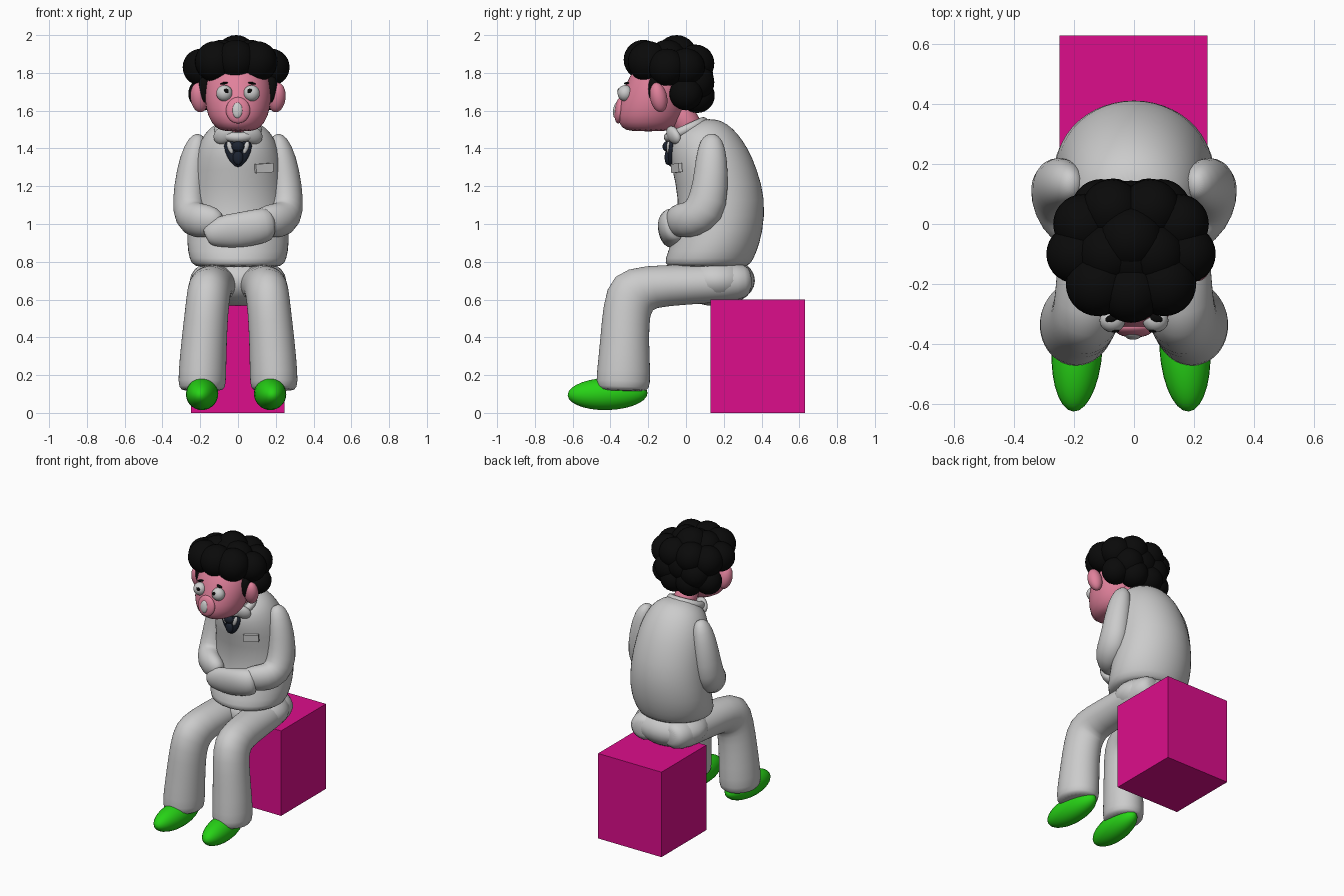
import bpy, math
from mathutils import Vector, Matrix


def material(name, rgb):
    m = bpy.data.materials.new(name)
    m.diffuse_color = (*rgb, 1)
    return m


PINK = material("skin_pink", (0.75, 0.22, 0.33))
BLACK = material("hair_black", (0.003, 0.003, 0.003))
GREEN = material("shoe_green", (0.02, 0.65, 0.008))
MAGENTA = material("seat_magenta", (0.72, 0.004, 0.26))
NAVY = material("tie_navy", (0.012, 0.017, 0.03))


def finish(ob, name, mat=None):
    ob.name = name
    if mat:
        ob.data.materials.append(mat)
    return ob


def ball(name, loc, rad, mat=None, rot=(0, 0, 0), seg=28):
    bpy.ops.mesh.primitive_uv_sphere_add(segments=seg, ring_count=seg // 2, location=loc, rotation=rot)
    ob = bpy.context.object
    ob.scale = rad
    bpy.ops.object.shade_smooth()
    return finish(ob, name, mat)


def box(name, loc, size, mat=None, rot=(0, 0, 0)):
    bpy.ops.mesh.primitive_cube_add(size=1, location=loc, rotation=rot)
    ob = bpy.context.object
    ob.scale = size
    return finish(ob, name, mat)


def skin_rings(name, rings, mat=None):
    """Join equal rings of points into a capped smooth skin."""
    n = len(rings[0])
    verts = [p for r in rings for p in r]
    faces = [(k * n + i, k * n + (i + 1) % n, (k + 1) * n + (i + 1) % n, (k + 1) * n + i)
             for k in range(len(rings) - 1) for i in range(n)]
    faces += [tuple(reversed(range(n))), tuple(range(len(verts) - n, len(verts)))]
    me = bpy.data.meshes.new(name)
    me.from_pydata(verts, [], faces)
    ob = bpy.data.objects.new(name, me)
    bpy.context.collection.objects.link(ob)
    me.shade_smooth()
    ob.modifiers.new("smooth", "SUBSURF").levels = 1
    return finish(ob, name, mat)


def circle(n=24):
    return [(math.cos(2 * math.pi * i / n), math.sin(2 * math.pi * i / n)) for i in range(n)]


def stack(name, sections, mat=None):
    """Sections: z, front y, back y, half width."""
    return skin_rings(name, [[(w * c, (f + b) / 2 + (b - f) / 2 * s, z) for c, s in circle()]
                             for z, f, b, w in sections], mat)


def tube(name, path, axis, side=1, mat=None):
    """Path: x, y, z, radius along axis, radius across it."""
    pts = [Vector((p[0] * side, p[1], p[2])) for p in path]
    a, rings = Vector(axis), []
    for i, p in enumerate(pts):
        t = (pts[min(i + 1, len(pts) - 1)] - pts[max(i - 1, 0)]).normalized()
        a = (a - t * a.dot(t)).normalized()
        b = t.cross(a)
        rings.append([p + a * c * path[i][3] + b * s * path[i][4] for c, s in circle()])
    return skin_rings(name, rings, mat)


# Seat block
box("seat", (-0.002, 0.38, 0.3), (0.495, 0.5, 0.6), MAGENTA)

# Jacket body
stack("jacket", [(0.77, -0.08, 0.31, 0.21), (0.785, -0.12, 0.345, 0.25), (0.85, -0.1, 0.375, 0.268),
                 (0.95, -0.06, 0.408, 0.275), (1.13, -0.035, 0.425, 0.255), (1.3, -0.08, 0.375, 0.24),
                 (1.4, -0.09, 0.33, 0.218), (1.48, -0.07, 0.275, 0.18), (1.53, 0.0, 0.22, 0.125),
                 (1.557, 0.06, 0.16, 0.05)])

# Hips and trouser legs
ball("trouser_hips", (0, 0.16, 0.7), (0.255, 0.205, 0.135))
leg = [(0.11, 0.345, 0.70, 0.05, 0.05), (0.115, 0.32, 0.70, 0.1, 0.09), (0.12, 0.22, 0.69, 0.12, 0.105),
       (0.13, 0.0, 0.678, 0.12, 0.105), (0.145, -0.2, 0.67, 0.115, 0.115), (0.155, -0.285, 0.635, 0.115, 0.155),
       (0.165, -0.315, 0.55, 0.115, 0.128), (0.178, -0.325, 0.4, 0.12, 0.128), (0.19, -0.33, 0.2, 0.128, 0.145),
       (0.19, -0.335, 0.13, 0.125, 0.142), (0.19, -0.335, 0.115, 0.1, 0.115)]
arm = [(0.2, 0.13, 1.475, 0.015, 0.02), (0.212, 0.135, 1.45, 0.05, 0.06), (0.235, 0.135, 1.35, 0.075, 0.085),
       (0.255, 0.13, 1.2, 0.085, 0.095), (0.26, 0.105, 1.07, 0.09, 0.115), (0.235, 0.03, 1.02, 0.09, 0.1),
       (0.19, -0.03, 1.02, 0.075, 0.09), (0.12, -0.06, 1.01, 0.06, 0.08), (0.08, -0.07, 1.0, 0.03, 0.04)]
for s, n in ((1, "left"), (-1, "right")):
    tube(n + "_trouser_leg", leg, (1, 0, 0), s)
    tube(n + "_sleeve", arm, (1, 0, 0), s)
    ball(n + "_shoe", (0.18 * s - 0.01, -0.415, 0.1), (0.085, 0.212, 0.085), GREEN, (0.03, 0, 0.06 * s))

# Crossed cuffs resting in front of the belly
tube("folded_cuffs", [(0.175, -0.05, 1.0, 0.04, 0.06), (0.165, -0.06, 1.0, 0.07, 0.09),
                      (0.1, -0.085, 0.985, 0.07, 0.095), (0.0, -0.09, 0.965, 0.055, 0.095),
                      (-0.1, -0.085, 0.96, 0.06, 0.085), (-0.16, -0.07, 0.935, 0.045, 0.055),
                      (-0.17, -0.07, 0.93, 0.03, 0.035)], (0, 1, 0))

# Collar: tilted ring with two front flaps
bpy.ops.mesh.primitive_torus_add(major_segments=40, minor_segments=14, major_radius=0.1, minor_radius=0.026,
                                 location=(0, 0.0, 1.5), rotation=(math.radians(24), 0, 0))
bpy.ops.object.shade_smooth()
finish(bpy.context.object, "collar_ring")
for s, n in ((1, "left"), (-1, "right")):
    ball(n + "_collar_flap", (0.078 * s, -0.065, 1.47), (0.06, 0.03, 0.045), None, (0.3, 0.5 * s, 0.6 * s))

# Tie and dark shirt opening
stack("shirt_opening", [(1.3, -0.088, -0.06, 0.01), (1.33, -0.095, -0.06, 0.045), (1.38, -0.1, -0.06, 0.07),
                        (1.45, -0.1, -0.05, 0.085)], NAVY)
for s, n in ((1, "left"), (-1, "right")):
    ball(n + "_shirt_panel", (0.042 * s, -0.092, 1.405), (0.014, 0.012, 0.035), None, (0, 0.35 * s, 0))
stack("tie_blade", [(1.31, -0.105, -0.08, 0.008), (1.34, -0.115, -0.08, 0.035), (1.39, -0.112, -0.08, 0.02)], NAVY)
ball("tie_knot", (0, -0.1, 1.41), (0.034, 0.024, 0.028), NAVY)

# Breast pocket
box("breast_pocket", (0.138, -0.05, 1.296), (0.1, 0.02, 0.048), None, (0.05, -0.06, 0.42))

# Neck and head
tube("neck", [(0, 0.05, 1.46, 0.075, 0.075), (0, 0.0, 1.54, 0.075, 0.07), (0, -0.06, 1.64, 0.08, 0.075)],
     (1, 0, 0), 1, PINK)
stack("head", [(1.49, -0.29, -0.11, 0.07), (1.505, -0.345, -0.06, 0.12), (1.57, -0.37, -0.01, 0.163),
               (1.66, -0.35, 0.01, 0.178), (1.74, -0.32, 0.03, 0.178), (1.82, -0.28, 0.02, 0.155),
               (1.88, -0.2, -0.04, 0.07)], PINK)

# Facial features
ball("muzzle", (0, -0.352, 1.602), (0.064, 0.026, 0.07), PINK, (-0.12, 0, 0))
ball("nose", (-0.003, -0.37, 1.602), (0.028, 0.016, 0.042), None, (-0.12, 0, 0))
for s, n in ((1, "left"), (-1, "right")):
    ball(n + "_eye", (0.072 * s, -0.322, 1.692), (0.043, 0.04, 0.043))
    ball(n + "_pupil", (0.062 * s, -0.357, 1.704), (0.013, 0.006, 0.013), BLACK)
    ball(n + "_eyebrow", (0.075 * s, -0.315, 1.745), (0.022, 0.012, 0.006), BLACK, (0, 0.15 * s, -0.3 * s))
    ball(n + "_ear", (0.205 * s, -0.145, 1.67), (0.047, 0.045, 0.08), PINK, (0.2, 0.1 * s, 0))
    ball(n + "_sideburn", (0.178 * s, -0.165, 1.715), (0.032, 0.035, 0.075), BLACK)

# Curly hair: overlapping balls (half width offset, y, z, radius), mirrored where off centre
curls = [(0, -0.05, 1.892, 0.108), (0, -0.225, 1.87, 0.105), (0.11, -0.2, 1.86, 0.108), (0.075, -0.1, 1.87, 0.105),
         (0.185, -0.1, 1.83, 0.098), (0.16, 0.0, 1.83, 0.1), (0.065, 0.05, 1.85, 0.1), (0, 0.03, 1.78, 0.115),
         (0.1, 0.05, 1.75, 0.1), (0.06, 0.06, 1.68, 0.092), (0.165, 0.0, 1.69, 0.088), (0, -0.1, 1.84, 0.13)]
for i, (x, y, z, r) in enumerate(curls):
    for s in ((1, -1) if x else (1,)):
        ball("hair_curl_%d" % i, (x * s - 0.01, y, z), (r, r, r), BLACK)
